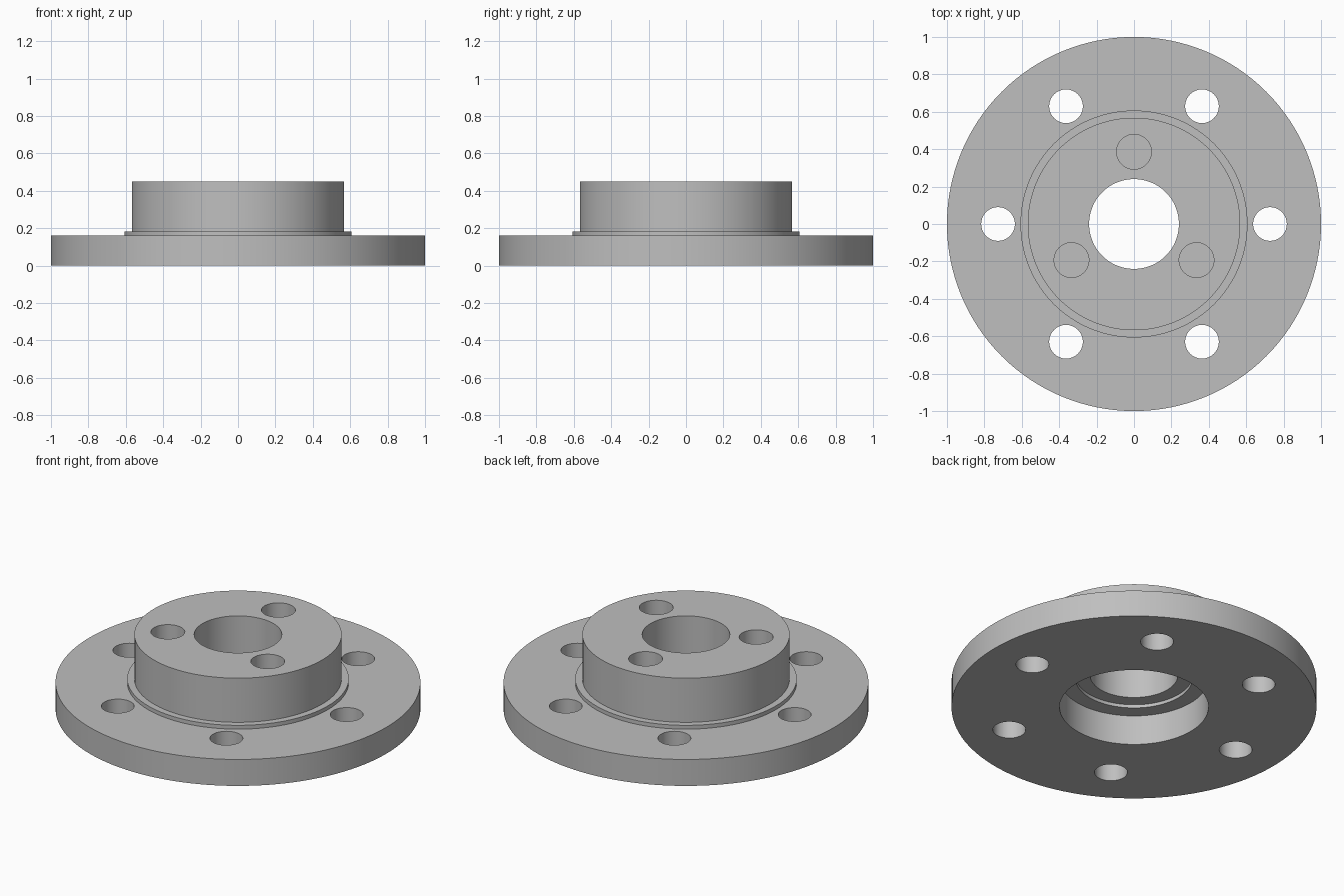
import bpy, bmesh
from math import cos, sin, pi, radians

default_cube = bpy.data.objects.get("Cube")
if default_cube:
    bpy.data.objects.remove(default_cube, do_unlink=True)

SEGMENTS = 128


def make_material(name, color):
    mat = bpy.data.materials.new(name)
    mat.use_nodes = True
    mat.diffuse_color = color
    mat.node_tree.nodes["Principled BSDF"].inputs["Base Color"].default_value = color
    return mat


def add_object(name, bm):
    bmesh.ops.recalc_face_normals(bm, faces=bm.faces)
    mesh = bpy.data.meshes.new(name)
    bm.to_mesh(mesh)
    bm.free()
    obj = bpy.data.objects.new(name, mesh)
    bpy.context.collection.objects.link(obj)
    return obj


def revolve(name, profile):
    """Spin a closed (radius, height) profile around the z axis."""
    bm = bmesh.new()
    verts = [bm.verts.new((r, 0, z)) for r, z in profile]
    edges = [bm.edges.new((v, verts[i - 1])) for i, v in enumerate(verts)]
    bmesh.ops.spin(bm, geom=verts + edges, cent=(0, 0, 0), axis=(0, 0, 1),
                   angle=2 * pi, steps=SEGMENTS, use_merge=True)
    bmesh.ops.remove_doubles(bm, verts=bm.verts, dist=0.0001)
    return add_object(name, bm)


def drill_ring(name, target, count, ring, radius, bottom, top, start):
    """Cut a ring of round holes into the target."""
    bm = bmesh.new()
    for i in range(count):
        a = start + 2 * pi * i / count
        made = bmesh.ops.create_cone(bm, cap_ends=True, segments=64, radius1=radius,
                                     radius2=radius, depth=top - bottom)
        bmesh.ops.translate(bm, verts=made["verts"],
                            vec=(ring * cos(a), ring * sin(a), (top + bottom) / 2))
    cutter = add_object(name, bm)
    cutter.hide_render = True
    mod = target.modifiers.new(name, 'BOOLEAN')
    mod.operation = 'DIFFERENCE'
    mod.solver = 'EXACT'
    mod.object = cutter
    bpy.ops.object.select_all(action='DESELECT')
    bpy.context.view_layer.objects.active = target
    target.select_set(True)
    bpy.ops.object.modifier_apply(modifier=mod.name)
    bpy.data.objects.remove(cutter, do_unlink=True)


# Flange, ledge, boss, through bore and stepped counterbore
BORE, STEP, RECESS = 0.24, 0.32, 0.408
hub = revolve("flanged_hub", [
    (RECESS, 0), (1, 0), (1, 0.16), (0.607, 0.16), (0.607, 0.183),
    (0.568, 0.183), (0.568, 0.45), (BORE, 0.45), (BORE, 0.2),
    (STEP, 0.2), (STEP, 0.18), (RECESS, 0.18)])

# Through holes in the flange, blind holes in the boss
drill_ring("flange_holes", hub, 6, 0.727, 0.09, -0.1, 0.3, 0)
drill_ring("boss_holes", hub, 3, 0.386, 0.093, 0.25, 0.6, pi / 2)

hub.data.materials.clear()
hub.data.materials.append(make_material("machined_grey", (0.52, 0.52, 0.52, 1)))
bpy.ops.object.shade_smooth_by_angle(angle=radians(30))
